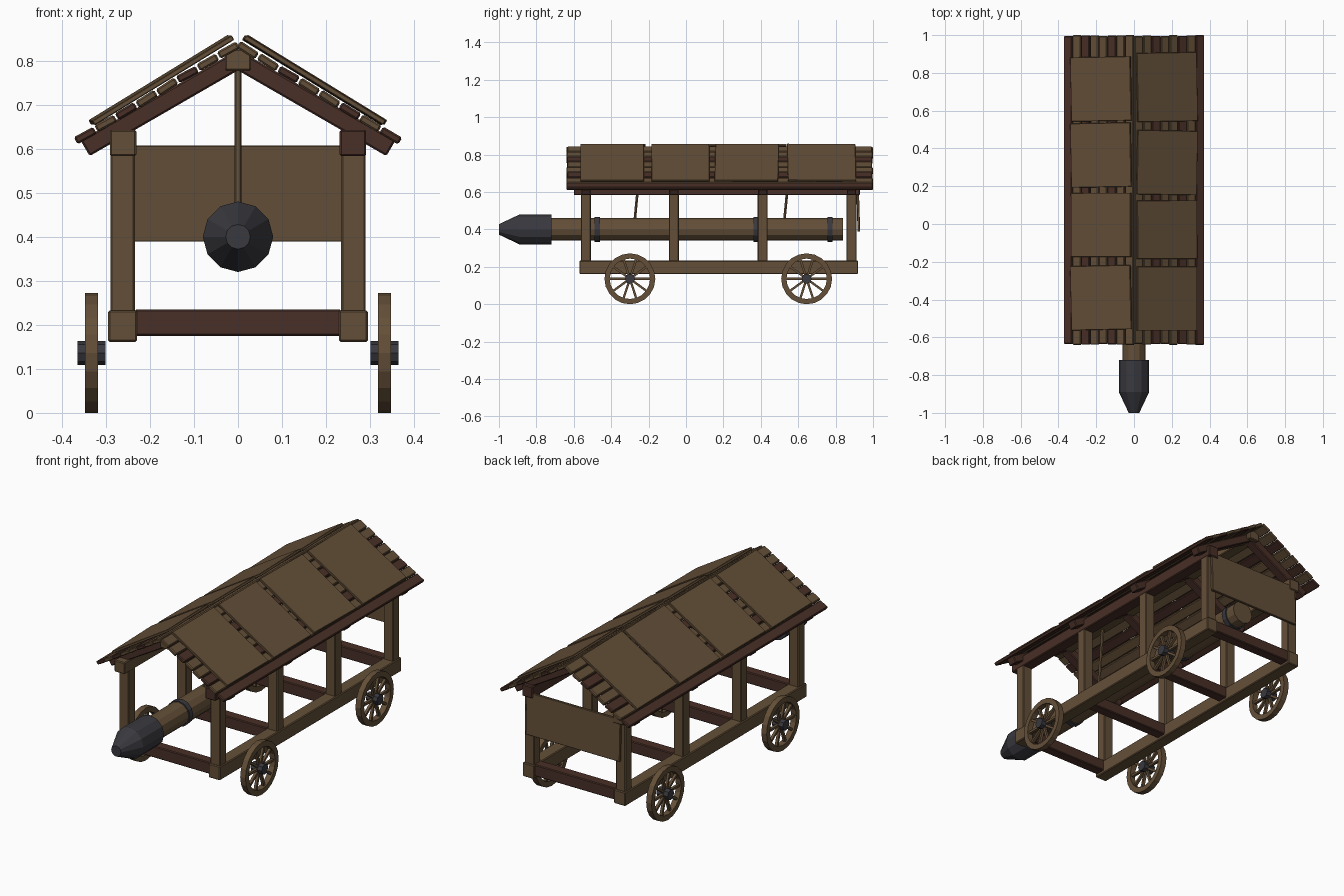
import bpy, bmesh, math, random
from mathutils import Matrix, Vector, Euler

if "Cube" in bpy.data.objects:
    bpy.data.objects.remove(bpy.data.objects["Cube"])

random.seed(4)


def material(name, rgb):
    m = bpy.data.materials.new(name)
    m.diffuse_color = (*rgb, 1)
    m.use_nodes = True
    m.node_tree.nodes["Principled BSDF"].inputs["Base Color"].default_value = m.diffuse_color
    return m


BROWN = material("brown wood", (0.127, 0.078, 0.039))
DARK = material("dark wood", (0.066, 0.029, 0.020))
IRON = material("dark iron", (0.040, 0.040, 0.049))


def finish(name, bm, mat, matrix=Matrix(), bevel=0.0):
    bmesh.ops.recalc_face_normals(bm, faces=bm.faces)
    me = bpy.data.meshes.new(name)
    bm.to_mesh(me)
    bm.free()
    me.materials.append(mat)
    ob = bpy.data.objects.new(name, me)
    ob.matrix_world = matrix
    bpy.context.collection.objects.link(ob)
    if bevel:
        mod = ob.modifiers.new("bevel", 'BEVEL')
        mod.width, mod.segments = bevel, 1
    return ob


def box(name, center, size, mat, rot=(0, 0, 0), bevel=0.004):
    bm = bmesh.new()
    bmesh.ops.create_cube(bm, size=1, matrix=Matrix.Diagonal((*size, 1)))
    return finish(name, bm, mat, Matrix.Translation(center) @ Euler(rot).to_matrix().to_4x4(), bevel)


def lathe(name, profile, mat, matrix, sides, closed=False):
    """Revolve (radius, height) points about local z."""
    bm = bmesh.new()
    rings = [[bm.verts.new((r * math.cos(t), r * math.sin(t), h))
              for t in (2 * math.pi * i / sides for i in range(sides))] for r, h in profile]
    pairs = list(zip(rings, rings[1:]))
    if closed:
        pairs.append((rings[-1], rings[0]))
    else:
        bm.faces.new(rings[0])
        bm.faces.new(rings[-1])
    for a, b in pairs:
        for i in range(sides):
            j = (i + 1) % sides
            bm.faces.new((a[i], a[j], b[j], b[i]))
    return finish(name, bm, mat, matrix)


ALONG_Y = Matrix.Rotation(-math.pi / 2, 4, 'X')
ALONG_X = Matrix.Rotation(math.pi / 2, 4, 'Y')
BAYS = (-0.535, -0.065, 0.41, 0.885)
SLOPE = math.radians(30)

# Frame: rails, posts, top plates and cross beams
for s, side in ((-1, "left"), (1, "right")):
    box(f"{side}_base_rail", (s * 0.262, 0.175, 0.197), (0.066, 1.49, 0.072), BROWN)
    box(f"{side}_top_plate", (s * 0.261, 0.165, 0.613), (0.06, 1.53, 0.06),
        DARK if s > 0 else BROWN)
    for y in BAYS:
        box(f"{side}_post", (s * 0.262, y, 0.41), (0.056, 0.054, 0.38), BROWN)
for y in BAYS:
    box("cross_beam", (0, y, 0.205), (0.47, 0.055, 0.06), DARK)
    # Rafters, one pair above each pair of posts
    for s in (-1, 1):
        box("rafter", (s * 0.174, y, 0.701), (0.4, 0.05, 0.041), DARK, (0, s * SLOPE, 0))
box("ridge_beam", (0, 0.165, 0.802), (0.06, 1.53, 0.05), BROWN)
box("back_panel", (0, 0.921, 0.498), (0.54, 0.014, 0.218), BROWN, (0.03, 0, 0), 0.002)

# Roof: long slats under four big boards on each slope
SLATS = 8
for s in (-1, 1):
    for i in range(SLATS):
        x = 0.022 + i * 0.0464
        mat = DARK if i in (2, 5, SLATS - 1) else BROWN
        tilt = s * (SLOPE + random.uniform(-0.05, 0.07))
        box("roof_slat", (s * x, 0.18, 0.837 - 0.597 * x),
            (0.05, 1.64 - random.uniform(0, 0.012), 0.018), mat, (0, tilt, 0))
LEFT = ((-0.39, 0.34), (-0.005, 0.34), (0.365, 0.34), (0.715, 0.34))
RIGHT = ((-0.395, 0.34), (-0.03, 0.31), (0.325, 0.34), (0.725, 0.365))
for s, spans in ((-1, LEFT), (1, RIGHT)):
    for y, length in spans:
        twist = random.uniform(-0.025, 0.025)
        box("roof_board", (s * 0.174, y, 0.756), (0.372, length, 0.012), BROWN,
            (random.uniform(-0.006, 0.006), s * math.radians(31.5), twist), 0.002)

# Ram: log, iron head, bands and hanging ropes
at = lambda y: Matrix.Translation((0, y, 0.4)) @ ALONG_Y
lathe("ram_log", [(0.06, 0), (0.06, 1.57)], BROWN, at(-0.73), 12)
lathe("ram_head", [(0.028, 0), (0.08, 0.11), (0.08, 0.28)], IRON, at(-1.0), 12)
for y in (-0.475, 0.375, 0.77):
    lathe("ram_band", [(0.066, -0.014), (0.066, 0.014)], IRON, at(y), 12)
for y in (-0.275, 0.525):
    a, b = Vector((0, y, 0.44)), Vector((0, y + 0.035, 0.80))
    d = b - a
    lathe("rope", [(0.008, 0), (0.008, d.length)], BROWN,
          Matrix.Translation(a) @ d.to_track_quat('Z', 'Y').to_matrix().to_4x4(), 6)

# Wheels: rim, spokes and iron hub
for s in (-1, 1):
    for y in (-0.3, 0.645):
        c = Vector((s * 0.333, y, 0.136))
        m = Matrix.Translation(c) @ ALONG_X
        lathe("wheel_rim", [(0.108, -0.015), (0.136, -0.015), (0.136, 0.015), (0.108, 0.015)],
              BROWN, m, 20, closed=True)
        lathe("wheel_hub", [(0.027, -0.032), (0.027, 0.032)], IRON, m, 8)
        for k in range(10):
            t = 2 * math.pi * k / 10
            mid = c + Vector((0, math.cos(t), math.sin(t))) * 0.067
            box("wheel_spoke", mid, (0.014, 0.094, 0.012), BROWN, (t, 0, 0), 0)
